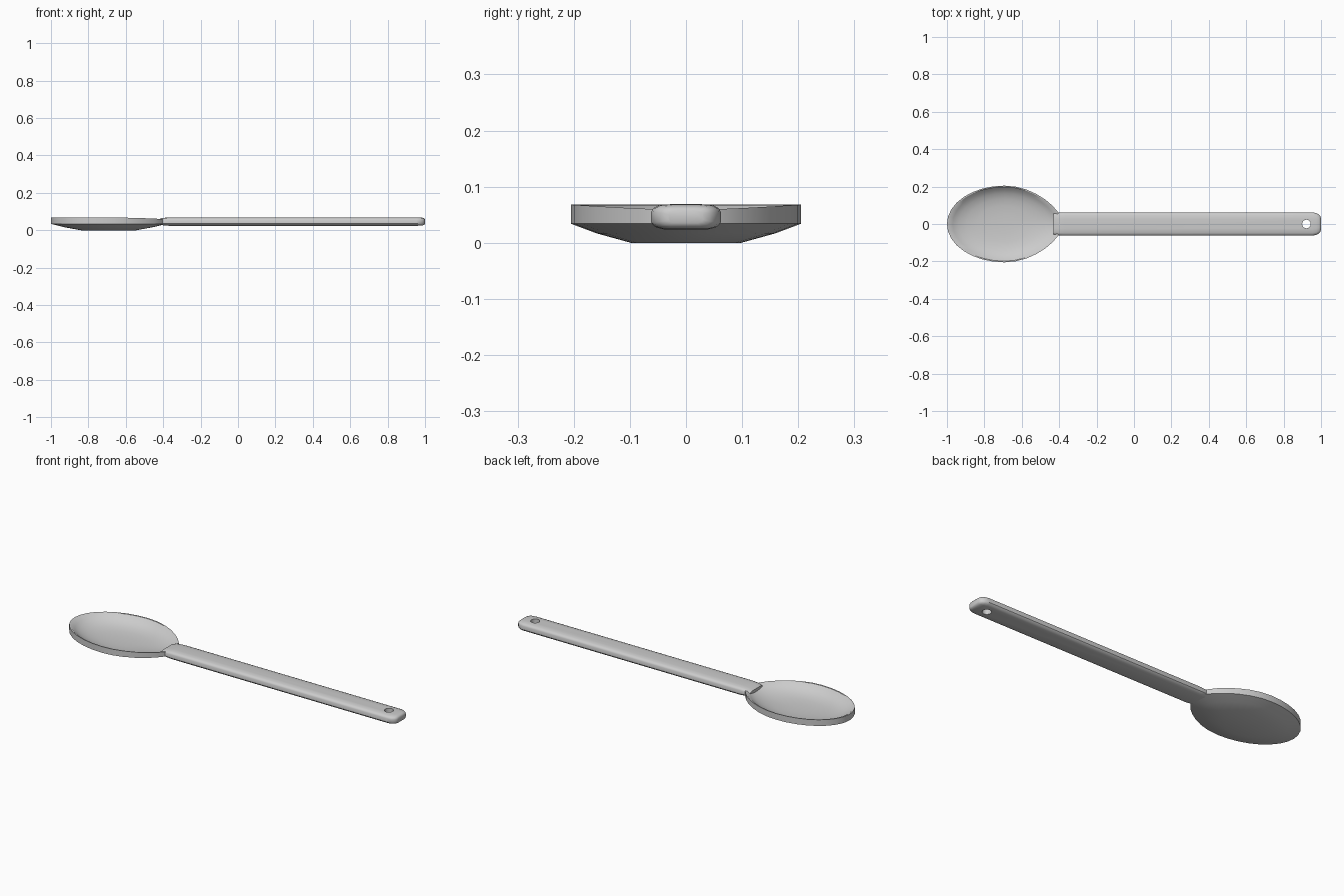
import bpy, bmesh, math

if "Cube" in bpy.data.objects:
    bpy.data.objects.remove(bpy.data.objects["Cube"])

GREY = (0.6, 0.6, 0.6, 1)
mat = bpy.data.materials.new("light_grey")
mat.use_nodes = True
mat.diffuse_color = GREY
mat.node_tree.nodes["Principled BSDF"].inputs["Base Color"].default_value = GREY


def loft(name, rings):
    """Skin a list of closed rings and cap both ends."""
    bm = bmesh.new()
    loops = [[bm.verts.new(p) for p in ring] for ring in rings]
    n = len(loops[0])
    for a, b in zip(loops, loops[1:]):
        for i in range(n):
            j = (i + 1) % n
            bm.faces.new((a[i], a[j], b[j], b[i]))
    bm.faces.new(loops[0])
    bm.faces.new(loops[-1])
    bmesh.ops.recalc_face_normals(bm, faces=bm.faces)
    mesh = bpy.data.meshes.new(name)
    bm.to_mesh(mesh)
    bm.free()
    mesh.materials.append(mat)
    obj = bpy.data.objects.new(name, mesh)
    bpy.context.collection.objects.link(obj)
    return obj


def smooth(obj, degrees):
    bpy.ops.object.select_all(action="DESELECT")
    obj.select_set(True)
    bpy.context.view_layer.objects.active = obj
    bpy.ops.object.shade_smooth_by_angle(angle=math.radians(degrees))


def egg_ring(scale, z, dip=0.0):
    """Egg outline narrowing towards the handle; the rim dips there."""
    ring = []
    for i in range(32):
        t = math.tau * i / 32
        c = max(0, math.cos(t))
        ring.append((-0.692 + 0.308 * scale * math.cos(t),
                     0.205 * scale * math.sin(t) * (1 - 0.2 * c * c),
                     z - dip * c * c))
    return ring


# Bowl: flat base, flared underside, upright wall, hollow inside
bowl = loft("bowl", [
    egg_ring(0.48, 0), egg_ring(0.78, 0.017), egg_ring(1, 0.034),
    egg_ring(1, 0.068, 0.009), egg_ring(0.97, 0.067, 0.009),
    egg_ring(0.9, 0.052, 0.006), egg_ring(0.8, 0.038, 0.002),
    egg_ring(0.66, 0.027), egg_ring(0.48, 0.02), egg_ring(0.25, 0.017),
    egg_ring(0.08, 0.016)])
smooth(bowl, 32)

# Handle: crowned bar with a rounded tip
half = [(0.04, 0.024), (0.055, 0.028), (0.062, 0.036), (0.062, 0.055),
        (0.058, 0.062), (0.048, 0.067), (0.025, 0.069)]
section = half + [(-y, z) for y, z in reversed(half)]
MID = 0.046
stations = [(-0.43, 0.9, 0.5), (-0.405, 0.97, 0.85), (-0.37, 1, 1),
            (0.955, 1, 1), (0.975, 0.94, 0.98), (0.988, 0.82, 0.9),
            (0.996, 0.68, 0.76), (1.0, 0.5, 0.5)]
handle = loft("handle", [
    [(x, y * w, MID + (z - MID) * h) for y, z in section]
    for x, w, h in stations])

# Hanging hole cut through the tip
cutter = loft("hole_cutter", [
    [(0.922 + 0.023 * math.cos(math.tau * i / 20),
      0.023 * math.sin(math.tau * i / 20), z) for i in range(20)]
    for z in (-0.1, 0.2)])
cutter.hide_render = True
cut = handle.modifiers.new("hanging_hole", "BOOLEAN")
cut.operation = "DIFFERENCE"
cut.solver = "EXACT"
cut.object = cutter
bpy.ops.object.select_all(action="DESELECT")
bpy.context.view_layer.objects.active = handle
handle.select_set(True)
bpy.ops.object.modifier_apply(modifier=cut.name)
bpy.data.objects.remove(cutter)
smooth(handle, 40)
